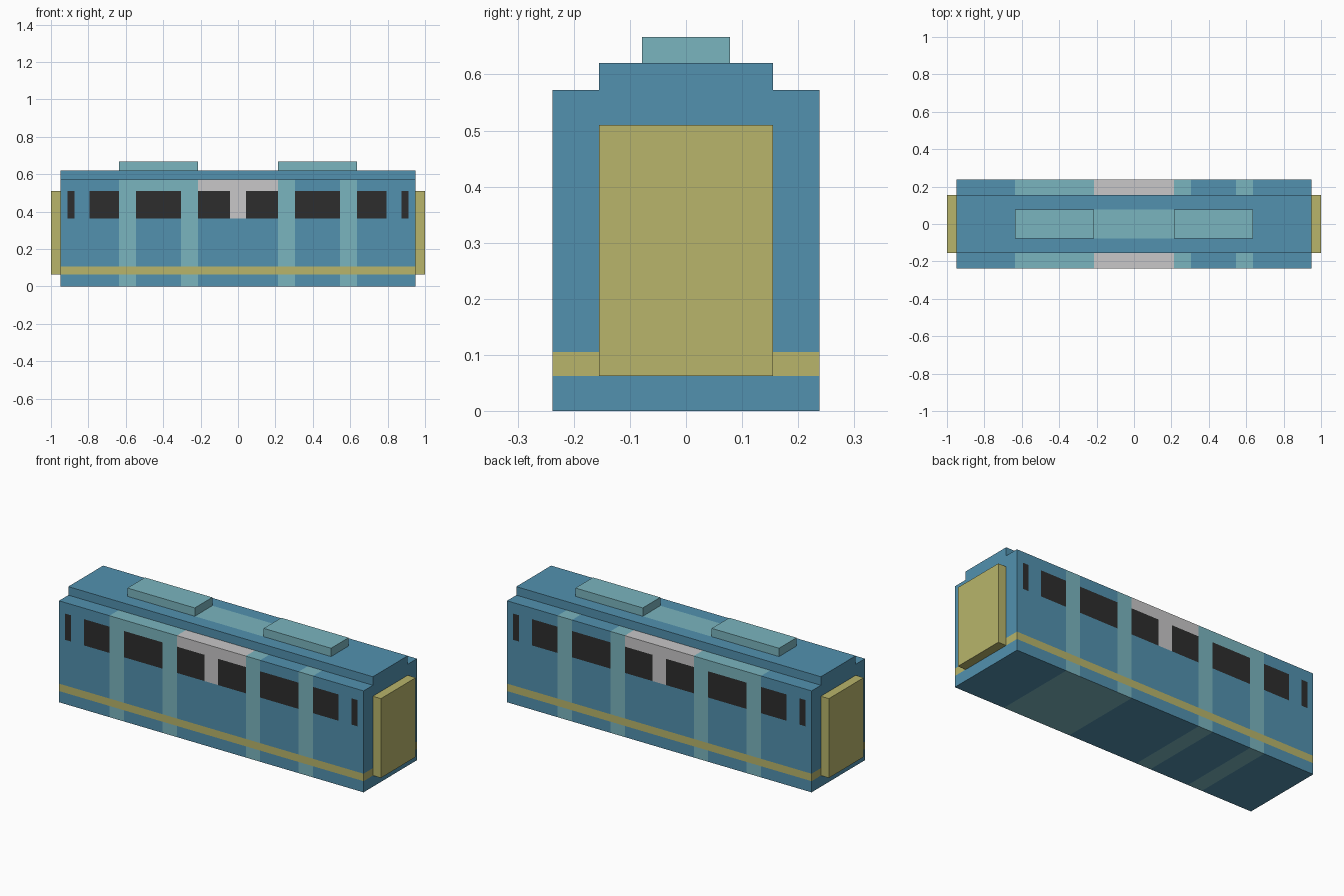
import bpy
import bmesh
from mathutils import Vector

if "Cube" in bpy.data.objects:
    bpy.data.objects.remove(bpy.data.objects["Cube"], do_unlink=True)


def linear(c):
    c /= 255
    return c / 12.92 if c <= 0.04045 else ((c + 0.055) / 1.055) ** 2.4


def make_material(name, r, g, b):
    colour = (linear(r), linear(g), linear(b), 1)
    mat = bpy.data.materials.new(name)
    mat.use_nodes = True
    mat.diffuse_color = colour
    bsdf = mat.node_tree.nodes["Principled BSDF"]
    bsdf.inputs["Base Color"].default_value = colour
    bsdf.inputs["Roughness"].default_value = 0.8
    return mat


BLUE, TEAL, YELLOW, GREY, DARK = range(5)
materials = [
    make_material("blue paint", 82, 145, 175),
    make_material("teal paint", 122, 181, 191),
    make_material("yellow paint", 184, 181, 107),
    make_material("light grey", 200, 199, 200),
    make_material("dark glass", 45, 45, 45),
]

# Main dimensions
END, SIDE, EAVES = 0.95, 0.238, 0.572
ROOF_SIDE, ROOF_TOP = 0.155, 0.62
POD_IN, POD_OUT, POD_SIDE, POD_TOP = 0.215, 0.635, 0.078, 0.667
STRIPE = (0.063, 0.105)
GLASS = (0.362, 0.51)
POSTS = [(0.215, 0.305), (0.545, 0.635)]
WINDOWS = [(0.043, 0.215), (0.305, 0.545), (0.635, 0.795), (0.875, 0.912)]


def box(name, low, high, rule, cuts=()):
    """Box between two corners, cut along (axis, position) planes, coloured by rule."""
    low, high = Vector(low), Vector(high)
    bm = bmesh.new()
    bmesh.ops.create_cube(bm, size=1)
    for v in bm.verts:
        v.co = Vector(a * b for a, b in zip(v.co, high - low)) + (low + high) / 2
    for axis, position in cuts:
        point, normal = Vector(), Vector()
        point[axis], normal[axis] = position, 1
        bmesh.ops.bisect_plane(bm, geom=bm.verts[:] + bm.edges[:] + bm.faces[:],
                               plane_co=point, plane_no=normal)
    bm.normal_update()
    for f in bm.faces:
        f.material_index = rule(f.calc_center_median(), f.normal)
    mesh = bpy.data.meshes.new(name)
    bm.to_mesh(mesh)
    bm.free()
    for mat in materials:
        mesh.materials.append(mat)
    obj = bpy.data.objects.new(name, mesh)
    bpy.context.collection.objects.link(obj)
    return obj


def within(value, spans):
    return any(a < value < b for a, b in spans)


def body_colour(c, n):
    x = abs(c.x)
    if n.z < -0.5:                      # underside bands
        return TEAL if POD_IN < c.x < POD_OUT or within(-c.x, POSTS) else BLUE
    if n.z < 0.5 and within(c.z, [STRIPE]):
        return YELLOW
    if abs(n.x) > 0.5:                  # plain ends
        return BLUE
    if n.z < 0.5 and within(c.z, [GLASS]):
        if within(x, WINDOWS):
            return DARK
        if x < WINDOWS[0][0]:
            return GREY
    if c.z > GLASS[1]:                  # band above the windows and the ledge
        if x < POD_IN:
            return GREY
        if -POD_OUT < c.x < -POD_IN:
            return TEAL
    return TEAL if within(x, POSTS) else BLUE


# Painted carriage body
edges = sorted({p for span in POSTS + WINDOWS for p in span})
body_cuts = [(0, s * p) for p in edges for s in (-1, 1)]
body_cuts += [(2, z) for z in STRIPE + GLASS]
box("carriage_body", (-END, -SIDE, 0), (END, SIDE, EAVES), body_colour, body_cuts)


# Raised roof with a teal centre panel
def roof_colour(c, n):
    centre = abs(c.x) < POD_IN and abs(c.y) < POD_SIDE
    return TEAL if n.z > 0.5 and centre else BLUE


box("raised_roof", (-END, -ROOF_SIDE, EAVES), (END, ROOF_SIDE, ROOF_TOP), roof_colour,
    [(0, -POD_IN), (0, POD_IN), (1, -POD_SIDE), (1, POD_SIDE)])

# Roof units and end gangways, one at each end
for label, s in (("right", -1), ("left", 1)):
    xs = sorted((s * POD_IN, s * POD_OUT))
    box(label + "_roof_unit", (xs[0], -POD_SIDE, ROOF_TOP), (xs[1], POD_SIDE, POD_TOP),
        lambda c, n: TEAL)
    xs = sorted((s * END, s))
    box(label + "_gangway", (xs[0], -ROOF_SIDE, STRIPE[0]), (xs[1], ROOF_SIDE, GLASS[1]),
        lambda c, n: YELLOW)
